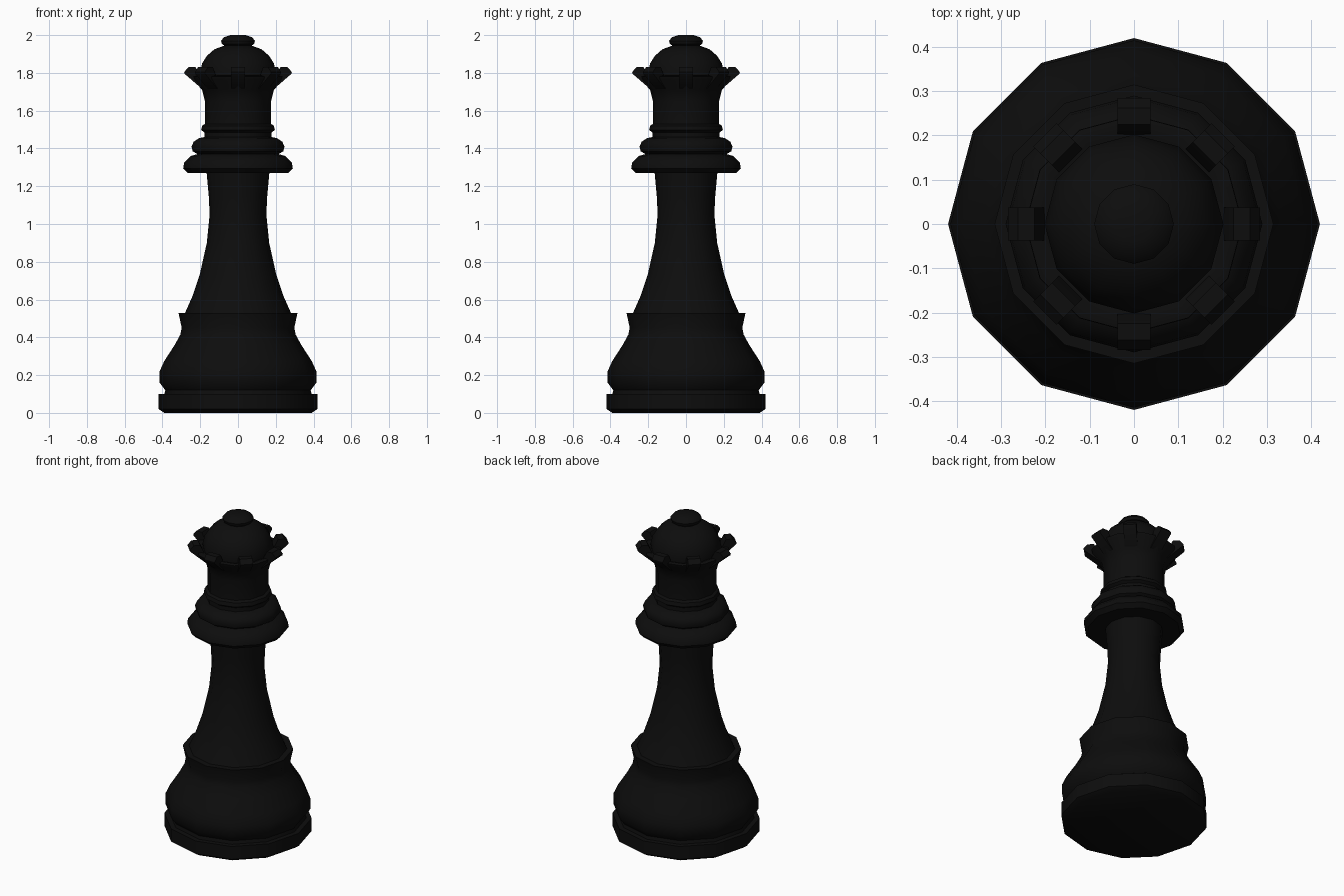
import bpy, bmesh, math

if "Cube" in bpy.data.objects:
    bpy.data.objects.remove(bpy.data.objects["Cube"])

SIDES = 12
black = bpy.data.materials.new("ebony black")
black.diffuse_color = (0.004, 0.004, 0.004, 1)
black.use_nodes = True
black.node_tree.nodes["Principled BSDF"].inputs["Base Color"].default_value = black.diffuse_color


def finish(name, bm):
    bmesh.ops.recalc_face_normals(bm, faces=bm.faces)
    me = bpy.data.meshes.new(name)
    bm.to_mesh(me)
    bm.free()
    me.materials.append(black)
    ob = bpy.data.objects.new(name, me)
    bpy.context.collection.objects.link(ob)
    bpy.ops.object.select_all(action='DESELECT')
    ob.select_set(True)
    bpy.context.view_layer.objects.active = ob
    bpy.ops.object.shade_smooth_by_angle(angle=math.radians(40))
    return ob


def lathe(name, profile):
    """Turn (radius, height) points into a closed twelve-sided solid."""
    bm = bmesh.new()
    rings = []
    for r, z in profile:
        rings.append([bm.verts.new((r * math.cos(2 * math.pi * i / SIDES),
                                    r * math.sin(2 * math.pi * i / SIDES), z))
                      for i in range(SIDES)])
    for a, b in zip(rings, rings[1:]):
        for i in range(SIDES):
            j = (i + 1) % SIDES
            bm.faces.new((a[i], a[j], b[j], b[i]))
    bm.faces.new(rings[0][::-1])
    bm.faces.new(rings[-1])
    return finish(name, bm)


# Foot and bell-shaped base with a flared lip
lathe("base", [(0.39, 0), (0.42, 0.02), (0.42, 0.10), (0.39, 0.10), (0.385, 0.12),
               (0.415, 0.16), (0.415, 0.22), (0.39, 0.275), (0.335, 0.36),
               (0.305, 0.415), (0.298, 0.45), (0.315, 0.53), (0.28, 0.53)])

# Tapering stem
lathe("stem", [(0.28, 0.53), (0.24, 0.62), (0.203, 0.73), (0.165, 0.90),
               (0.15, 1.05), (0.155, 1.15), (0.166, 1.27)])

# Stacked collar rings
lathe("collar", [(0.16, 1.27), (0.265, 1.27), (0.29, 1.295), (0.285, 1.325),
                 (0.25, 1.36), (0.215, 1.37), (0.24, 1.385), (0.246, 1.41),
                 (0.235, 1.435), (0.205, 1.455), (0.178, 1.46), (0.178, 1.485),
                 (0.195, 1.497), (0.19, 1.52), (0.175, 1.53)])

# Neck flaring into the open crown, with a recess behind the rim
lathe("crown", [(0.175, 1.53), (0.175, 1.65), (0.19, 1.71), (0.24, 1.765),
                (0.245, 1.78), (0.225, 1.785), (0.20, 1.775)])

# Domed cap
lathe("dome", [(0.20, 1.77), (0.202, 1.80), (0.19, 1.85), (0.165, 1.89),
               (0.125, 1.925), (0.07, 1.945)])

# Finial button
lathe("finial", [(0.065, 1.94), (0.085, 1.953), (0.09, 1.97), (0.075, 1.988),
                 (0.04, 2.0)])

# Eight crown teeth leaning outwards
bm = bmesh.new()
section = [(0.19, 1.715), (0.283, 1.795), (0.285, 1.805), (0.262, 1.83),
           (0.225, 1.83), (0.205, 1.79)]
for k in range(8):
    c, s = math.cos(k * math.pi / 4), math.sin(k * math.pi / 4)
    sides = [[bm.verts.new((r * c - w * s, r * s + w * c, z)) for r, z in section]
             for w in (-0.037, 0.037)]
    n = len(section)
    bm.faces.new(sides[0])
    bm.faces.new(sides[1][::-1])
    for i in range(n):
        j = (i + 1) % n
        bm.faces.new((sides[0][j], sides[0][i], sides[1][i], sides[1][j]))
finish("crown_teeth", bm)
